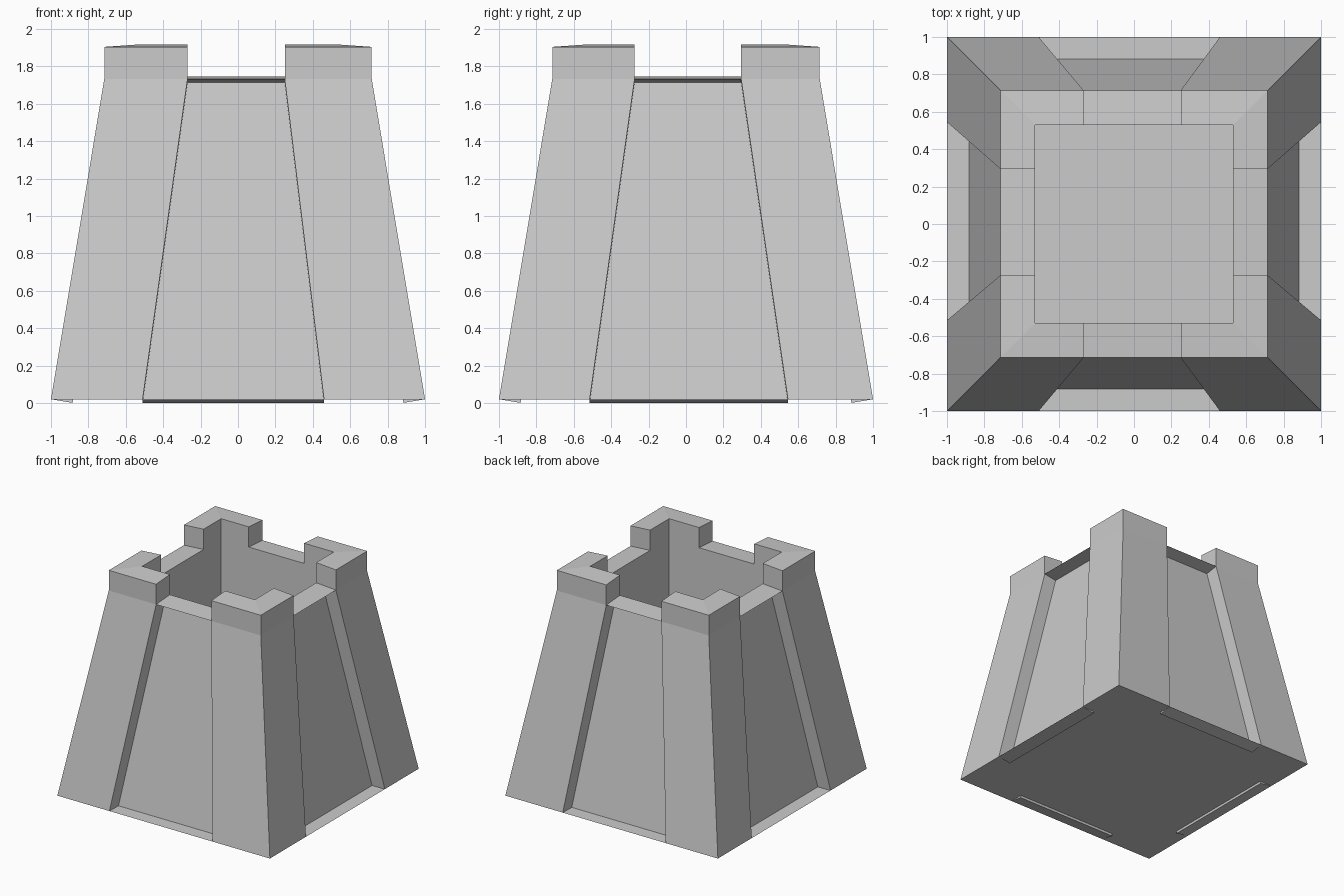
import bpy, bmesh
from math import pi
from mathutils import Vector, Matrix

if "Cube" in bpy.data.objects:
    bpy.data.objects.remove(bpy.data.objects["Cube"])

# Main dimensions
BASE, TOP, WELL = 1.0, 0.715, 0.53            # half widths: foot, battlements, inner well
Z_BASE, Z_MID, Z_TOP = 0.02, 1.732, 1.904     # foot, end of taper, battlement rim
RISE, Z_FLOOR, RECESS = 0.013, 0.6, 0.117     # inward slope of the rims, well floor, panel depth

bm = bmesh.new()


def row(us, d, z, rot):
    """Points along one side: u runs sideways, d is the distance outward."""
    return [rot @ Vector((u, -d, z)) for u in us]


def face(*pts):
    bm.faces.new([bm.verts.new(p) for p in pts])


def side(angle, lo, hi, top_lo, top_hi):
    rot = Matrix.Rotation(angle, 3, 'Z')
    foot = row((-BASE, lo, hi, BASE), BASE, Z_BASE, rot)
    mid = row((-TOP, top_lo, top_hi, TOP), TOP, Z_MID, rot)
    rim = row((-TOP, top_lo, top_hi, TOP), TOP, Z_TOP, rot)
    inner = row((-WELL, top_lo, top_hi, WELL), WELL, Z_TOP + RISE, rot)
    gap = row((top_lo, top_hi), WELL, Z_MID + RISE, rot)
    floor = row((-WELL, WELL), WELL, Z_FLOOR, rot)

    # Corner buttresses with their merlons
    for i in (0, 2):
        j = i + 1
        face(foot[i], foot[j], mid[j], mid[i])
        face(mid[i], mid[j], rim[j], rim[i])
        face(rim[i], rim[j], inner[j], inner[i])
    for i, g in ((1, gap[0]), (2, gap[1])):
        face(mid[i], rim[i], inner[i], g)

    # Crenel floor and inner wall of the well
    face(mid[1], mid[2], gap[1], gap[0])
    face(inner[0], inner[1], gap[0], gap[1], inner[2], inner[3], floor[1], floor[0])

    # Panel sunk square to the sloping face
    outline = [foot[1], foot[2], mid[2], mid[1]]
    normal = (outline[1] - outline[0]).cross(outline[3] - outline[0]).normalized()
    sunk = [p - normal * RECESS for p in outline]
    face(*sunk)
    for i in range(4):
        j = (i + 1) % 4
        face(outline[i], outline[j], sunk[j], sunk[i])
    return foot[:3], floor[0]


# Four sides; opposite ones mirror each other
sides = [
    side(0, -0.51, 0.46, -0.27, 0.25),
    side(pi / 2, -0.515, 0.545, -0.275, 0.295),
    side(pi, -0.46, 0.51, -0.25, 0.27),
    side(3 * pi / 2, -0.545, 0.515, -0.295, 0.275),
]

# Underside and well floor
face(*[p for foot, _ in sides for p in foot])
face(*[corner for _, corner in sides])

bmesh.ops.remove_doubles(bm, verts=bm.verts, dist=0.0005)
bmesh.ops.recalc_face_normals(bm, faces=bm.faces)
mesh = bpy.data.meshes.new("castle_tower")
bm.to_mesh(mesh)
bm.free()
tower = bpy.data.objects.new("castle_tower", mesh)
bpy.context.collection.objects.link(tower)
